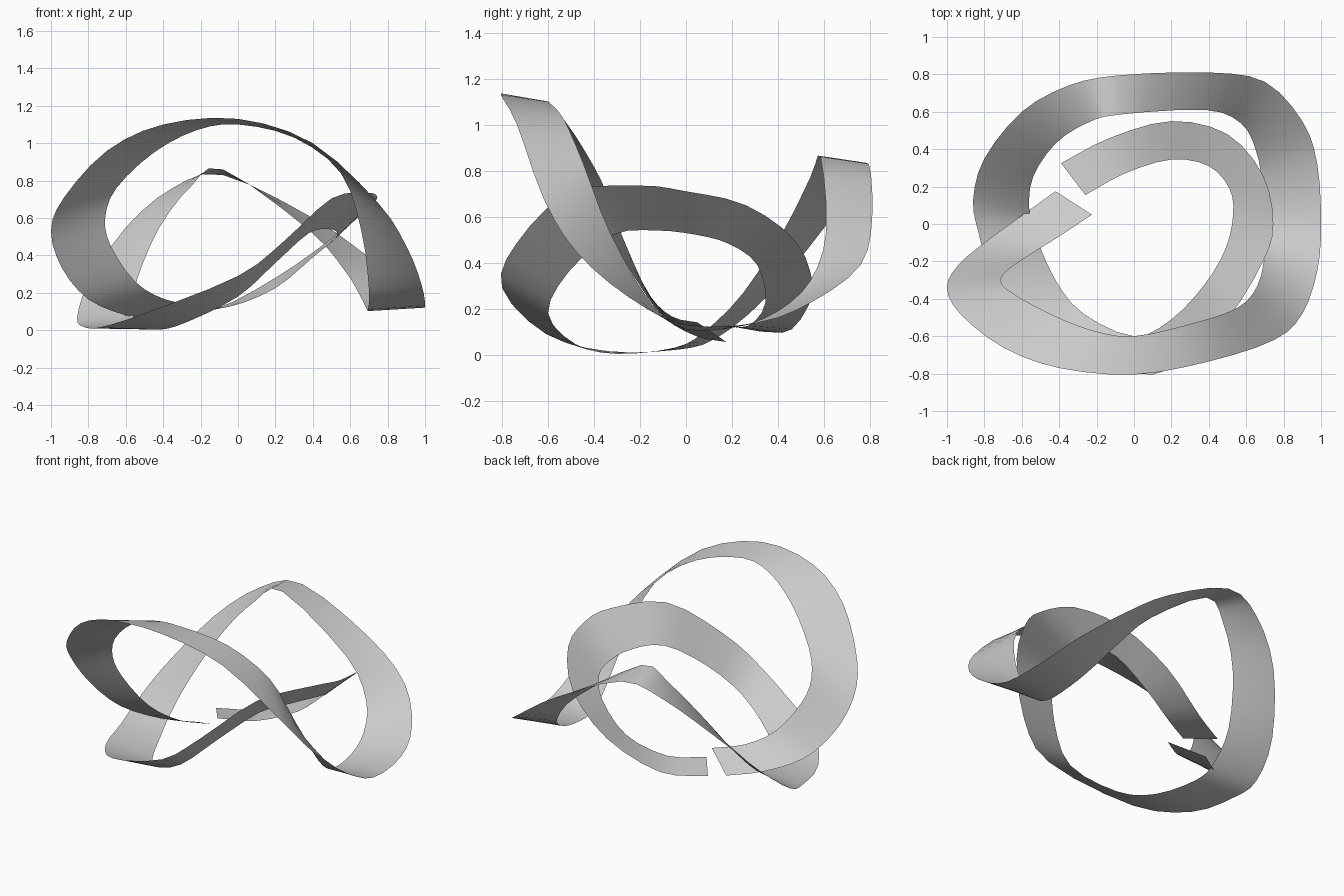
import bpy, bmesh
from mathutils import Vector

# Matching control points along the two edges of the twisted ribbon
OUTER = [(-.42, .175, .055), (-.6, .045, .08), (-.8, -.1, .165), (-.94, -.22, .33),
         (-1, -.34, .53), (-.93, -.48, .71), (-.7, -.66, .96), (-.4, -.77, 1.1),
         (0, -.805, 1.13), (.4, -.735, 1.0), (.75, -.62, .68), (.9, -.48, .45),
         (.98, -.25, .25), (1, 0, .13), (.98, .32, .14), (.9, .55, .23),
         (.7, .76, .39), (.4, .81, .6), (-.08, .795, .83), (-.35, .74, .76),
         (-.6, .6, .55), (-.8, .35, .25), (-.86, .13, .07), (-.83, -.05, .02),
         (-.74, -.34, .015), (-.5, -.61, .09), (0, -.8, .29), (.25, -.74, .48),
         (.5, -.51, .705), (.69, -.2, .735), (.745, 0, .71), (.69, .26, .65),
         (.5, .48, .49), (.2, .55, .28), (-.13, .46, .11), (-.39, .325, .1)]
INNER = [(-.225, .05, .14), (-.39, -.06, .165), (-.55, -.16, .26), (-.68, -.25, .45),
         (-.71, -.31, .6), (-.65, -.37, .76), (-.45, -.48, .95), (-.22, -.57, 1.07),
         (0, -.6, 1.1), (.3, -.535, 1.03), (.55, -.45, .84), (.66, -.33, .53),
         (.7, -.15, .22), (.695, 0, .11), (.685, .22, .12), (.65, .4, .19),
         (.57, .54, .32), (.38, .61, .535), (-.08, .585, .86), (-.25, .54, .77),
         (-.42, .43, .55), (-.54, .25, .27), (-.56, .08, .1), (-.53, -.05, .03),
         (-.42, -.3, .003), (-.27, -.48, .045), (0, -.6, .18), (.2, -.51, .36),
         (.38, -.32, .52), (.49, -.13, .54), (.53, .05, .52), (.51, .19, .48),
         (.4, .31, .39), (.2, .345, .225), (-.05, .27, .125), (-.26, .155, .13)]


def smooth_path(points, steps=3):
    """Curve through the points, with end points extended in a straight line."""
    p = [Vector(v) for v in points]
    p = [2 * p[0] - p[1]] + p + [2 * p[-1] - p[-2]]
    out = []
    for a, b, c, d in zip(p, p[1:], p[2:], p[3:]):
        for i in range(steps):
            t = i / steps
            out.append(0.5 * (2 * b + (c - a) * t + (2 * a - 5 * b + 4 * c - d) * t ** 2
                              + (3 * b - a - 3 * c + d) * t ** 3))
    return out + [p[-2]]


# Ribbon: a single sheet ruled between the two edges
bm = bmesh.new()
rows = [(bm.verts.new(o), bm.verts.new(o.lerp(i, 0.5)), bm.verts.new(i))
        for o, i in zip(smooth_path(OUTER), smooth_path(INNER))]
for r, s in zip(rows, rows[1:]):
    for k in range(2):
        bm.faces.new((r[k], s[k], s[k + 1], r[k + 1])).smooth = True
mesh = bpy.data.meshes.new("ribbon")
bm.to_mesh(mesh)
bm.free()
ribbon = bpy.data.objects.new("ribbon", mesh)
bpy.context.collection.objects.link(ribbon)
